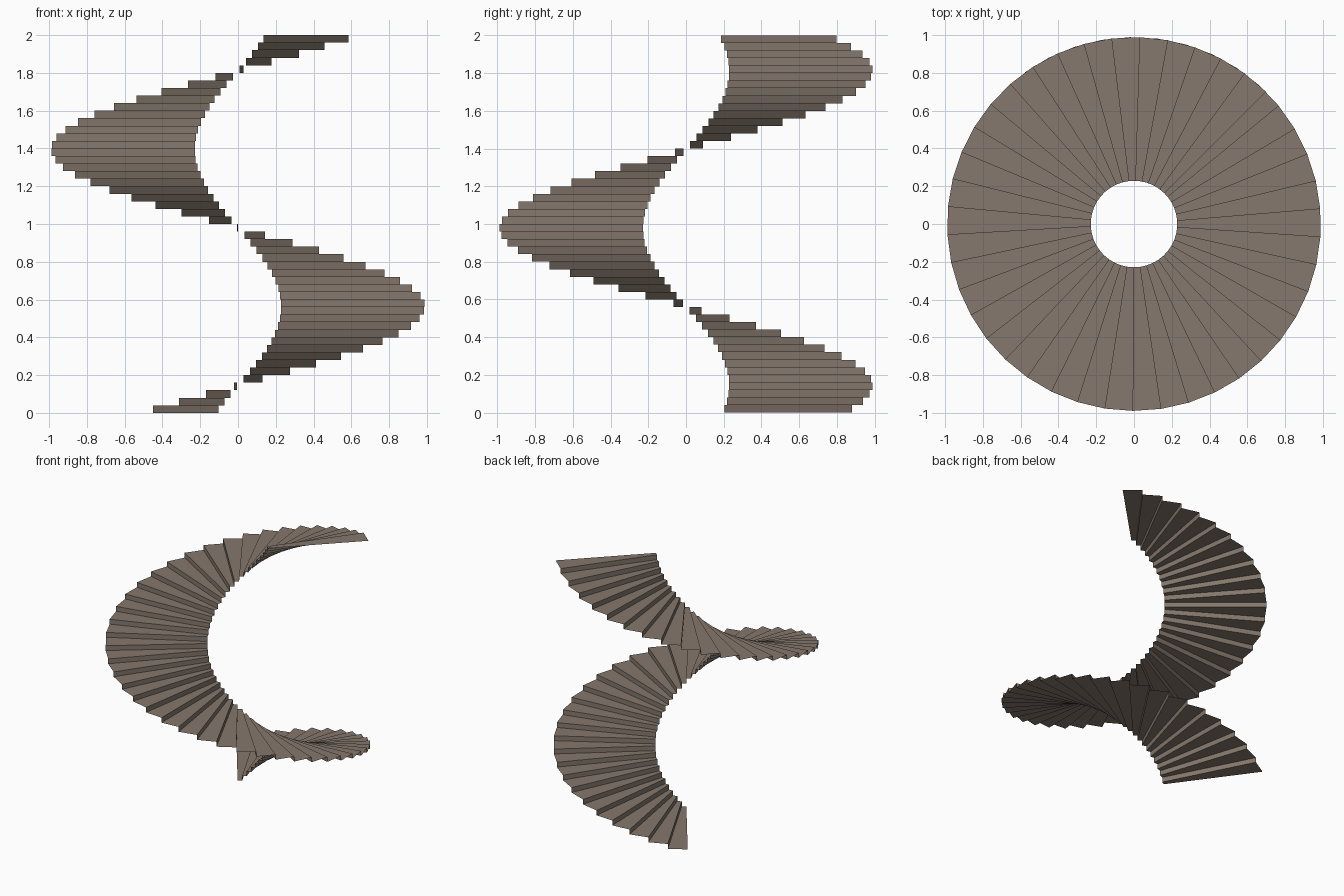
import bpy, bmesh, math

if "Cube" in bpy.data.objects:
    bpy.data.objects.remove(bpy.data.objects["Cube"])

RISERS = 50            # number of steps
RISE = 2.0 / RISERS    # height of a step
TURN = math.radians(8.64)
START = math.radians(117.1) + TURN   # leading edge of the bottom landing tread
R_IN, R_OUT = 0.229, 0.989

stone = bpy.data.materials.new("warm grey stone")
stone.diffuse_color = (0.235, 0.188, 0.153, 1.0)
stone.use_nodes = True
stone.node_tree.nodes["Principled BSDF"].inputs["Base Color"].default_value = stone.diffuse_color

bm = bmesh.new()


def edge_pair(step, z):
    """Inner and outer end of one radial stair edge."""
    a = START - step * TURN
    return [bm.verts.new((r * math.cos(a), r * math.sin(a), z)) for r in (R_IN, R_OUT)]


# Zigzag ribbon: tread, riser, tread ... with a tread at both ends
previous = edge_pair(0, 0.0)
for i in range(RISERS + 1):
    # tread at the current height
    back = edge_pair(i + 1, i * RISE)
    bm.faces.new((previous[0], back[0], back[1], previous[1])).normal_update()
    previous = back
    # riser up to the next tread
    if i < RISERS:
        top = edge_pair(i + 1, (i + 1) * RISE)
        bm.faces.new((previous[0], top[0], top[1], previous[1]))
        previous = top

# Treads face up, risers face the climber
bm.normal_update()
if list(bm.faces)[0].normal.z < 0:
    bmesh.ops.reverse_faces(bm, faces=bm.faces[:])

mesh = bpy.data.meshes.new("spiral_stairs")
bm.to_mesh(mesh)
bm.free()
mesh.materials.append(stone)
stairs = bpy.data.objects.new("spiral_stairs", mesh)
bpy.context.collection.objects.link(stairs)
